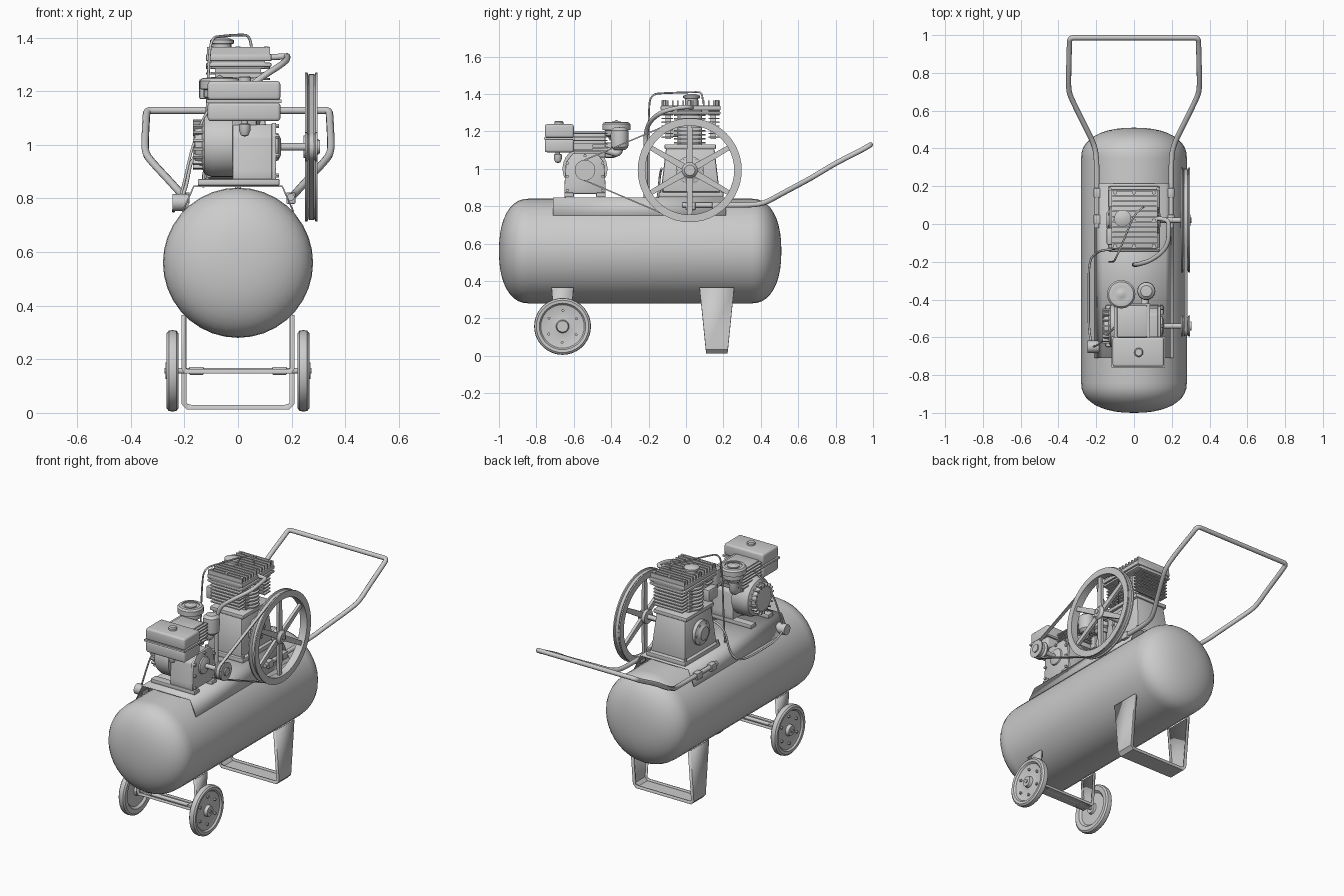
import bpy, bmesh, math
from math import sin, cos, pi, radians
from mathutils import Matrix, Vector

if "Cube" in bpy.data.objects:
    bpy.data.objects.remove(bpy.data.objects["Cube"])

AX = {'x': Matrix.Rotation(pi / 2, 4, 'Y'), 'y': Matrix.Rotation(-pi / 2, 4, 'X'), 'z': Matrix.Identity(4)}

def finish(name, bm, angle=35):
    bmesh.ops.recalc_face_normals(bm, faces=bm.faces)
    me = bpy.data.meshes.new(name)
    bm.to_mesh(me)
    bm.free()
    me.shade_smooth()
    me.set_sharp_from_angle(angle=radians(angle))
    ob = bpy.data.objects.new(name, me)
    bpy.context.collection.objects.link(ob)
    return ob

def boxes(name, items, bevel=0.0, seg=2, taper=(1, 1), rot=None):
    """items: (x0, x1, y0, y1, z0, z1) ranges"""
    bm = bmesh.new()
    for x0, x1, y0, y1, z0, z1 in items:
        vs = bmesh.ops.create_cube(bm, size=1)['verts']
        for v in vs:
            k = taper if v.co.z > 0 else (1, 1)
            v.co = Vector(((x0 + x1) / 2 + v.co.x * k[0] * (x1 - x0),
                           (y0 + y1) / 2 + v.co.y * k[1] * (y1 - y0),
                           (z0 + z1) / 2 + v.co.z * (z1 - z0)))
    if bevel:
        bmesh.ops.bevel(bm, geom=bm.edges[:], offset=bevel, segments=seg, affect='EDGES', profile=0.5)
    return finish(name, bm)

def lathe(name, prof, loc=(0, 0, 0), axis='z', n=32):
    """prof: (radius, height) points spun around the axis"""
    bm = bmesh.new()
    rings = [[bm.verts.new((r * cos(2 * pi * i / n), r * sin(2 * pi * i / n), h)) for i in range(n)] for r, h in prof]
    for a, b in zip(rings, rings[1:]):
        for i in range(n):
            bm.faces.new((a[i], a[(i + 1) % n], b[(i + 1) % n], b[i]))
    bmesh.ops.remove_doubles(bm, verts=bm.verts, dist=1e-5)
    bmesh.ops.transform(bm, matrix=Matrix.Translation(loc) @ AX[axis], verts=bm.verts)
    return finish(name, bm)

def cyl(name, r, h0, h1, loc=(0, 0, 0), axis='z', n=24):
    return lathe(name, [(0, h0), (r, h0), (r, h1), (0, h1)], loc, axis, n)

def bolts(name, places, r=0.009, h=0.01, axis='z'):
    bm = bmesh.new()
    for p in places:
        bmesh.ops.create_cone(bm, cap_ends=True, segments=6, radius1=r, radius2=r, depth=h,
                              matrix=Matrix.Translation(p) @ AX[axis])
    return finish(name, bm)

def tube(name, pts, r):
    cu = bpy.data.curves.new(name, 'CURVE')
    cu.dimensions = '3D'
    cu.bevel_depth, cu.bevel_resolution, cu.use_fill_caps = r, 3, True
    s = cu.splines.new('NURBS')
    s.points.add(len(pts) - 1)
    for p, c in zip(s.points, pts):
        p.co = (*c, 1)
    s.order_u, s.use_endpoint_u, s.resolution_u = 3, True, 6
    tmp = bpy.data.objects.new(name + "_path", cu)
    bpy.context.collection.objects.link(tmp)
    me = bpy.data.meshes.new_from_object(tmp.evaluated_get(bpy.context.evaluated_depsgraph_get()))
    bpy.data.objects.remove(tmp)
    bm = bmesh.new()
    bm.from_mesh(me)
    return finish(name, bm, 50)

def prism(name, yz, x0, x1, bevel=0.0):
    bm = bmesh.new()
    f = bm.faces.new([bm.verts.new((x0, y, z)) for y, z in yz])
    g = bmesh.ops.extrude_face_region(bm, geom=[f])['geom']
    bmesh.ops.translate(bm, vec=(x1 - x0, 0, 0), verts=[v for v in g if isinstance(v, bmesh.types.BMVert)])
    if bevel:
        bmesh.ops.bevel(bm, geom=bm.edges[:], offset=bevel, segments=2, affect='EDGES', profile=0.5)
    return finish(name, bm)

def channel(name, path, yc, lip):
    """Folded U strap: path of (x, z, half width, inward x, inward z)"""
    bm = bmesh.new()
    rows = []
    for x, z, w, ix, iz in path:
        rows.append([bm.verts.new((x + ix * k, yc + s * w, z + iz * k)) for s, k in ((-1, lip), (-1, 0), (1, 0), (1, lip))])
    for a, b in zip(rows, rows[1:]):
        for i in range(3):
            bm.faces.new((a[i], a[i + 1], b[i + 1], b[i]))
    ob = finish(name, bm)
    m = ob.modifiers.new("thickness", 'SOLIDIFY')
    m.thickness, m.offset = 0.006, 0
    return ob

# Air tank with domed ends
dome = [(0.28 * cos(t) ** 0.88, 0.595 + 0.16 * sin(t) ** 0.88) for t in [pi / 2 * i / 10 for i in range(10)]] + [(0, 0.755)]
lathe("air_tank", [(r, -h) for r, h in reversed(dome)] + dome, (0, -0.245, 0.56), 'y', 36)

# Saddle plate folded over the tank
bm = bmesh.new()
sec = [(-0.207, 0.75), (-0.165, 0.845), (0.165, 0.845), (0.207, 0.75)]
a, b = [[bm.verts.new((x, y, z)) for x, z in sec] for y in (-0.71, 0.215)]
for i in range(3):
    bm.faces.new((a[i], a[i + 1], b[i + 1], b[i]))
m = finish("saddle_plate", bm).modifiers.new("thickness", 'SOLIDIFY')
m.thickness, m.offset = 0.006, 0

# Legs
channel("support_leg", [(-.209, .365, .09, 1, 0), (-.209, .035, .057, 1, 0), (-.19, .014, .055, 1, 1), (.19, .014, .055, -1, 1),
                        (.209, .035, .057, -1, 0), (.209, .365, .09, -1, 0)], 0.165, 0.016)
channel("wheel_bracket", [(-.209, .365, .056, 1, 0), (-.209, .165, .04, 1, 0), (-.2, .15, .038, 1, 1), (.2, .15, .038, -1, 1),
                          (.209, .165, .04, -1, 0), (.209, .365, .056, -1, 0)], -0.66, 0.014)
cyl("axle", 0.011, -0.275, 0.275, (0, -0.66, 0.157), 'x', 16)
boxes("axle_clamps", [(s - .027, s + .027, -.69, -.63, .142, .172) for s in (-.155, .155)], 0.004)

# Wheels with dished discs
for side, s in (("left", -1), ("right", 1)):
    prof = [(0, .225), (.03, .222), (.035, .235), (.1, .238), (.112, .225), (.14, .222), (.15, .23), (.152, .244),
            (.15, .258), (.14, .266), (.124, .264), (.116, .254), (.07, .244), (.035, .25), (.03, .27), (0, .27)]
    lathe(side + "_wheel", [(r, s * h) for r, h in prof], (0, -0.66, 0.157), 'x', 36)
    bolts(side + "_wheel_bolts", [(s * .251, -.66 + .085 * cos(i * pi / 3 + .5), .157 + .085 * sin(i * pi / 3 + .5)) for i in range(6)],
          0.008, 0.014, 'x')

# Push handle
half = [(.197, -.02, .805), (.197, .15, .805), (.197, .36, .805), (.215, .43, .82), (.25, .5, .86), (.33, .66, .945),
        (.347, .71, .975), (.346, .8, 1.03), (.342, .95, 1.105), (.34, .986, 1.128), (.30, .986, 1.128)]
tube("push_handle", half + [(-x, y, z) for x, y, z in reversed(half)], 0.014)
boxes("handle_clamps", [(s * .197 - .017, s * .197 + .017, y, y + .05, .78, .822) for s in (-1, 1) for y in (0, .14)], 0.004)

# Compressor flywheel
C = (0, 0.02, 0.992)
lathe("flywheel_rim", [(.238, .25), (.278, .25), (.278, .258), (.262, .266), (.262, .281), (.278, .289), (.278, .297),
                       (.238, .297), (.238, .25)], C, 'x', 48)
bm = bmesh.new()
for i in range(6):
    for v in bmesh.ops.create_cube(bm, size=1)['verts']:
        w = 0.026 if v.co.z > 0 else 0.036
        p = Vector((0.273 + v.co.x * 0.018, v.co.y * w, 0.135 + v.co.z * 0.22))
        v.co = Matrix.Rotation(i * pi / 3, 3, 'X') @ p + Vector(C)
finish("flywheel_spokes", bm)
lathe("flywheel_hub", [(0, .245), (.042, .245), (.042, .285), (.028, .3), (0, .3)], C, 'x', 24)
cyl("flywheel_shaft", 0.014, 0.08, 0.305, C, 'x', 16)

# Drive belt around flywheel and engine pulley
big, small = (0.02, .266), (-0.54, .047)
a0 = pi - math.acos((big[1] - small[1]) / 0.56)
arc = [(big, -a0 + 2 * a0 * i / 32) for i in range(33)] + [(small, a0 + (2 * pi - 2 * a0) * i / 12) for i in range(13)]
bm = bmesh.new()
rows = [[bm.verts.new((x, c + (r + d) * cos(t), .992 + (r + d) * sin(t))) for x, d in ((.264, 0), (.283, 0), (.283, .007), (.264, .007))]
        for (c, r), t in arc]
for i, a in enumerate(rows):
    b = rows[(i + 1) % len(rows)]
    for j in range(4):
        bm.faces.new((a[j], a[(j + 1) % 4], b[(j + 1) % 4], b[j]))
finish("drive_belt", bm)
E = (0, -0.54, 0.992)
lathe("engine_pulley", [(0, .25), (.055, .25), (.055, .257), (.044, .266), (.044, .281), (.055, .289), (.055, .297), (.025, .297),
                        (.025, .305), (0, .305)], E, 'x', 28)
cyl("engine_shaft", 0.014, 0.14, 0.26, E, 'x', 16)

# Compressor crankcase
boxes("pump_base", [(-.135, .135, -.145, .2, .848, .875)], 0.005)
boxes("pump_crankcase", [(-.12, .12, -.135, .18, .875, 1.11)], 0.01, taper=(.84, .82))
boxes("pump_deck", [(-.115, .115, -.115, .16, 1.105, 1.13)], 0.006)
lathe("bearing_cover", [(0, -.145), (.04, -.145), (.05, -.135), (.075, -.128), (.075, -.09), (0, -.09)], C, 'x', 28)
lathe("shaft_seal_cover", [(0, .14), (.035, .14), (.045, .13), (.075, .122), (.075, .09), (0, .09)], C, 'x', 28)
bolts("crankcase_bolts", [(s * .121, C[1] + .062 * cos(i * pi / 3), C[2] + .062 * sin(i * pi / 3)) for s in (-1.06, 1.03) for i in range(6)],
      0.007, 0.014, 'x')
bolts("pump_base_bolts", [(x, y, .88) for x in (-.126, .126) for y in (-.13, .185)], 0.009, 0.02)

# Finned cylinders and head
boxes("cylinder_core", [(-.085, .085, -.045, .085, 1.12, 1.33)], 0.01)
bm = bmesh.new()
for k in range(8):
    z = 1.14 + k * 0.021
    bmesh.ops.create_cone(bm, cap_ends=True, segments=28, radius1=1, radius2=1, depth=1,
                          matrix=Matrix.Translation((0, .02, z)) @ Matrix.Diagonal((.12, .085, .008, 1)))
finish("cylinder_fins", bm)
boxes("intercooler_cores", [(-.085, .085, y, y + .03, 1.16, 1.31) for y in (-.11, .13)])
boxes("intercooler_fins", [(-.1, .1, y, y + .06, 1.165 + k * .02, 1.172 + k * .02) for y in (-.13, .12) for k in range(8)])
boxes("head_plates", [(-.12, .125, -.135, .185, 1.29, 1.306), (-.12, .125, -.135, .185, 1.312, 1.338)], 0.006)
boxes("head_fins", [(-.115, .12, y, y + .008, 1.335, 1.364) for y in [-.13 + i * .0275 for i in range(12)]])
bolts("head_bolts", [(x, y, 1.345) for x in (-.1, 0, .105) for y in (-.115, .02, .165)], 0.01, 0.044)
lathe("intake_cap", [(0, 1.33), (.035, 1.33), (.035, 1.375), (.045, 1.378), (.045, 1.39), (.02, 1.4), (0, 1.4)], (-.06, .03, 0), 'z', 20)
boxes("side_filter", [(-.145, -.1, -.11, -.02, 1.17, 1.245)], 0.008)

# Pipes
tube("discharge_pipe", [(.1, .03, 1.325), (.18, .03, 1.33), (.185, -.02, 1.33), (.18, -.12, 1.31), (.1, -.19, 1.26), (.02, -.215, 1.2),
                        (0, -.215, 1.1), (0, -.215, .82)], 0.012)
tube("unloader_line", [(.05, .09, 1.35), (.05, .09, 1.408), (.0, .05, 1.41), (-.06, -.1, 1.405), (-.1, -.19, 1.4), (-.11, -.2, 1.3),
                       (-.12, -.2, 1.0), (-.13, -.2, .84)], 0.005)
tube("side_line", [(-.1, -.13, 1.0), (-.17, -.14, .98), (-.195, -.15, .82), (-.24, -.19, .76), (-.24, -.4, .75), (-.24, -.58, .76),
                   (-.22, -.65, .785)], 0.006)
tube("throttle_line", [(-.225, -.65, .77), (-.205, -.65, .84), (-.17, -.62, 1.0), (-.12, -.56, 1.12), (-.09, -.54, 1.16)], 0.005)
cyl("pressure_valve", 0.032, -0.245, -0.185, (0, -.65, .785), 'x', 20)

# Engine crankcase
boxes("engine_feet", [(-.15, .155, -.65, -.6, .848, .872), (-.15, .155, -.48, -.43, .848, .872)], 0.004)
prism("engine_block", [(-.645, .865), (-.435, .865), (-.435, .9), (-.445, 1.03), (-.48, 1.075), (-.6, 1.075), (-.635, 1.03), (-.645, .9)],
      -.02, .135, 0.006)
prism("engine_side_cover", [(-.65, .87), (-.43, .87), (-.43, .91), (-.438, 1.035), (-.475, 1.082), (-.605, 1.082), (-.642, 1.035), (-.65, .91)],
      .125, .142, 0.004)
lathe("output_boss", [(0, .16), (.03, .16), (.05, .15), (.055, .135), (0, .135)], E, 'x', 24)
bolts("cover_bolts", [(.146, y, z) for y in (-.635, -.445) for z in (.885, .96, 1.03)] + [(.146, -.54, 1.07)], 0.009, 0.014, 'x')

# Fan housing and recoil starter
lathe("fan_housing", [(0, -.02), (.12, -.02), (.12, -.1), (.108, -.125), (.085, -.135), (.08, -.16), (.05, -.166), (0, -.166)],
      (0, -.54, 1.0), 'x', 36)
bm = bmesh.new()
for i in range(18):
    for v in bmesh.ops.create_cube(bm, size=1)['verts']:
        p = Vector((-.147 + v.co.x * .04, v.co.y * .009, .083 + v.co.z * .022))
        v.co = Matrix.Rotation(i * pi / 9, 3, 'X') @ p + Vector((0, -.54, 1.0))
finish("starter_ribs", bm)

# Engine cylinder, fins and fuel tank
boxes("engine_cylinder", [(-.09, .07, -.6, -.43, 1.06, 1.2)], 0.008)
boxes("engine_cylinder_fins", [(-.105, .085, -.61, -.42, 1.09 + i * .019, 1.097 + i * .019) for i in range(6)])
boxes("fuel_tank", [(-.113, .158, -.755, -.6, 1.088, 1.158), (-.113, .158, -.755, -.6, 1.166, 1.238)], 0.012, 3)
boxes("fuel_tank_seam", [(-.118, .163, -.76, -.595, 1.156, 1.168)])
boxes("fuel_tank_straps", [(x, x + .02, -.63, -.5, 1.1, 1.13) for x in (-.06, .06)])
lathe("fuel_cap", [(0, 1.23), (.024, 1.23), (.024, 1.25), (.018, 1.256), (0, 1.256)], (.025, -.68, 0), 'z', 20)
lathe("fuel_filter_bowl", [(0, 1.03), (.014, 1.035), (.022, 1.055), (.022, 1.075), (.012, 1.08), (.012, 1.1), (0, 1.1)], (.025, -.685, 0), 'z', 16)

# Air cleaner on its elbow, and muffler
lathe("air_cleaner", [(0, 1.15), (.035, 1.15), (.045, 1.17), (.06, 1.178), (.06, 1.205), (.075, 1.208), (.075, 1.238), (.066, 1.248),
                      (.05, 1.25), (.05, 1.243), (.035, 1.243), (.035, 1.25), (.015, 1.252), (0, 1.262)], (-.068, -.372, 0), 'z', 32)
tube("intake_elbow", [(-.05, -.45, 1.09), (-.06, -.41, 1.08), (-.068, -.372, 1.09), (-.068, -.372, 1.17)], 0.028)
boxes("carburettor", [(-.08, -.03, -.45, -.39, 1.06, 1.14)], 0.006)
lathe("muffler", [(0, 1.1), (.03, 1.1), (.046, 1.115), (.048, 1.18), (.046, 1.205), (.03, 1.22), (0, 1.222)], (.065, -.355, 0), 'z', 24)
tube("exhaust_elbow", [(.05, -.46, 1.11), (.06, -.4, 1.09), (.065, -.355, 1.08), (.065, -.355, 1.12)], 0.02)
